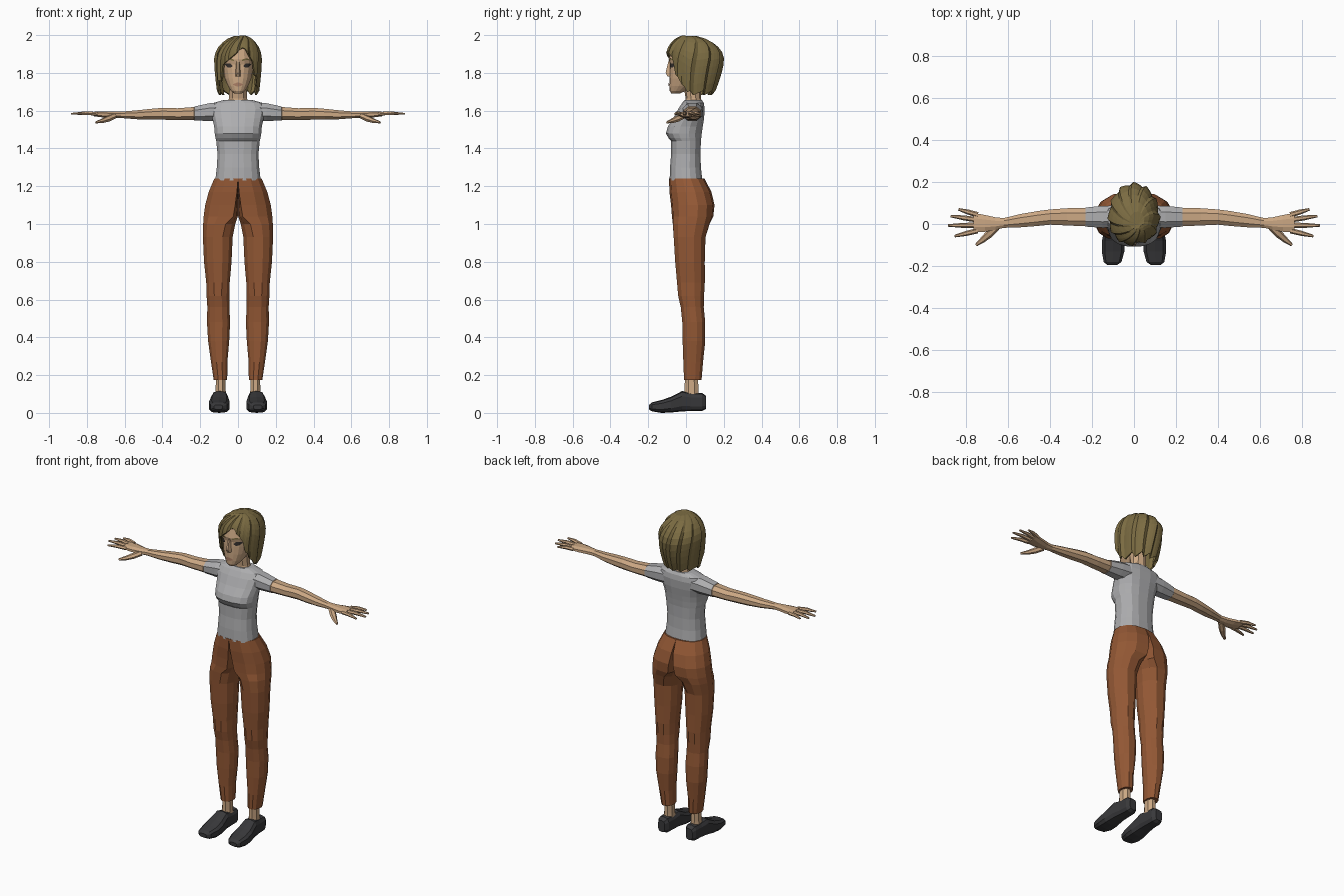
import bpy, bmesh, math
from mathutils import Vector
from mathutils.bvhtree import BVHTree


def material(name, rgb):
    m = bpy.data.materials.new(name)
    m.diffuse_color = (*rgb, 1)
    return m


SKIN = material("skin", (0.60, 0.39, 0.23))
HAIR = material("dark_blond", (0.20, 0.15, 0.055))
SHIRT = material("light_grey", (0.42, 0.42, 0.43))
PANTS = material("rust", (0.30, 0.10, 0.036))
SHOE = material("charcoal", (0.04, 0.04, 0.043))
EYE = material("eye_dark", (0.035, 0.03, 0.028))
LIPS = material("lip_brown", (0.40, 0.21, 0.13))


def make(name, bm, mats, mirror=False):
    bmesh.ops.recalc_face_normals(bm, faces=bm.faces)
    me = bpy.data.meshes.new(name)
    bm.to_mesh(me)
    bm.free()
    for m in mats:
        me.materials.append(m)
    ob = bpy.data.objects.new(name, me)
    bpy.context.collection.objects.link(ob)
    if mirror:
        ob.modifiers.new("mirror", 'MIRROR').use_mirror_merge = False
    return ob


def loft(name, rings, mats, mirror=False, rule=None):
    """Skin a list of point rings and cap both ends."""
    bm = bmesh.new()
    vs = [[bm.verts.new(p) for p in r] for r in rings]
    n = len(vs[0])
    for a, b in zip(vs, vs[1:]):
        for i in range(n):
            j = (i + 1) % n
            bm.faces.new((a[i], a[j], b[j], b[i]))
    bm.faces.new(vs[0])
    bm.faces.new(vs[-1])
    if rule:
        for f in bm.faces:
            f.material_index = rule(f.calc_center_median())
    return make(name, bm, mats, mirror)


def oval(lo, hi, n, p=2.0):
    """2D superellipse inside the box lo..hi."""
    out = []
    for i in range(n):
        a = 2 * math.pi * (i + 0.5) / n
        uv = []
        for t, l, h in zip((math.cos(a), math.sin(a)), lo, hi):
            uv.append((l + h) / 2 + (h - l) / 2 * math.copysign(abs(t) ** (2 / p), t))
        out.append(uv)
    return out


def z_rings(table, n, p):
    """Table rows: z, half width, front y, back y."""
    return [[(x, y, z) for x, y in oval((-w, f), (w, b), n, p)] for z, w, f, b in table]


def tube(name, path, radii, mat, n=6, mirror=True):
    rings = []
    for i, c in enumerate(path):
        c = Vector(c)
        d = Vector(path[min(i + 1, len(path) - 1)]) - Vector(path[max(i - 1, 0)])
        s = d.cross(Vector((0, 0, 1))).normalized()
        u = s.cross(d).normalized()
        rings.append([c + radii[i] * (s * math.cos(a) + u * math.sin(a) * 0.85)
                      for a in (2 * math.pi * k / n for k in range(n))])
    return loft(name, rings, [mat], mirror)


# shirt torso
loft("shirt", z_rings([
    (1.23, 0.122, -0.088, 0.088), (1.30, 0.114, -0.086, 0.080), (1.37, 0.110, -0.080, 0.078),
    (1.44, 0.117, -0.080, 0.080), (1.455, 0.121, -0.094, 0.082), (1.48, 0.125, -0.108, 0.085),
    (1.515, 0.128, -0.098, 0.090), (1.56, 0.138, -0.068, 0.097), (1.61, 0.148, -0.042, 0.100),
    (1.64, 0.135, -0.022, 0.095), (1.657, 0.075, -0.008, 0.085)], 16, 2.5), [SHIRT])

# trousers: half hips blending into one leg, mirrored
legs = []
for z, xi, xo, f, b, k in [
        (1.24, 0, 0.128, -0.090, 0.098, 0), (1.17, 0, 0.158, -0.088, 0.135, 0.10),
        (1.10, 0, 0.177, -0.080, 0.152, 0.25), (1.04, 0, 0.185, -0.076, 0.146, 0.4),
        (1.00, 0.014, 0.187, -0.073, 0.128, 0.9), (0.93, 0.026, 0.188, -0.068, 0.106, 1),
        (0.80, 0.032, 0.182, -0.060, 0.102, 1), (0.69, 0.042, 0.170, -0.050, 0.102, 1),
        (0.62, 0.044, 0.168, -0.044, 0.098, 1), (0.56, 0.044, 0.164, -0.030, 0.096, 1),
        (0.48, 0.040, 0.166, -0.022, 0.104, 1), (0.38, 0.045, 0.160, -0.020, 0.104, 1),
        (0.27, 0.055, 0.144, -0.016, 0.092, 1), (0.175, 0.056, 0.130, -0.012, 0.084, 1)]:
    ring = []
    cy, ry, cx, rx = (f + b) / 2, (b - f) / 2, (xi + xo) / 2, (xo - xi) / 2
    for i in range(12):
        a = math.radians(-105 + 30 * i)
        leg = (cx + rx * math.copysign(abs(math.cos(a)) ** 0.85, math.cos(a)), cy + ry * math.sin(a))
        if i < 8:
            h = math.radians(-90 + 180 * i / 7)
            hip = (xo * max(0, math.cos(h)) ** 0.8, cy + ry * math.sin(h))
        else:
            hip = (0, cy + ry * (0.6 - 0.4 * (i - 8)))
        ring.append((hip[0] + (leg[0] - hip[0]) * k, hip[1] + (leg[1] - hip[1]) * k, z))
    legs.append(ring)
loft("trousers", legs, [PANTS], True)

# ankle and shoe
loft("ankle", [[(x, y, z) for x, y in oval((0.066 - e, -0.008 - e), (0.118 + e, 0.066 + e), 8)]
               for z, e in ((0.05, 0.008), (0.12, 0.003), (0.2, 0))], [SKIN], True)
loft("shoe", [[(x, y, z) for x, z in oval((xi, zl), (xo, zh), 10, 3.2)] for y, xi, xo, zl, zh in [
    (-0.196, 0.080, 0.128, 0.018, 0.042), (-0.180, 0.058, 0.146, 0.008, 0.056),
    (-0.130, 0.044, 0.155, 0.000, 0.068), (-0.080, 0.044, 0.154, 0.002, 0.085),
    (-0.020, 0.052, 0.142, 0.008, 0.116), (0.030, 0.055, 0.134, 0.010, 0.106),
    (0.085, 0.057, 0.131, 0.010, 0.106), (0.106, 0.072, 0.118, 0.020, 0.090)]], [SHOE], True)

# arm with sleeve and palm
loft("arm", [[(x, y, z) for y, z in oval((yl, zl), (yh, zh), 8, 2.2)] for x, zl, zh, yl, yh in [
    (0.08, 1.545, 1.648, -0.020, 0.092), (0.15, 1.542, 1.643, -0.022, 0.090),
    (0.23, 1.545, 1.625, -0.016, 0.082), (0.232, 1.547, 1.622, -0.014, 0.080),
    (0.32, 1.548, 1.615, -0.010, 0.078), (0.40, 1.550, 1.617, -0.006, 0.072),
    (0.46, 1.550, 1.612, -0.012, 0.064), (0.54, 1.553, 1.603, -0.018, 0.050),
    (0.62, 1.560, 1.596, -0.020, 0.030), (0.66, 1.560, 1.596, -0.030, 0.034),
    (0.71, 1.562, 1.597, -0.040, 0.046), (0.765, 1.570, 1.595, -0.042, 0.056)]],
    [SHIRT, SKIN], True, lambda c: 0 if c.x < 0.231 else 1)

# fingers: base y, tip x, tip y
for name, y0, x1, y1 in [("index_finger", -0.032, 0.855, -0.058), ("middle_finger", -0.006, 0.885, -0.007),
                         ("ring_finger", 0.020, 0.873, 0.038), ("little_finger", 0.044, 0.836, 0.070)]:
    tube(name, [(0.745, y0, 1.583), ((0.745 + x1) / 2, (y0 + y1) / 2, 1.587), (x1, y1, 1.583)],
         [0.013, 0.012, 0.006], SKIN)
tube("thumb", [(0.655, -0.015, 1.572), (0.69, -0.048, 1.556), (0.72, -0.075, 1.545), (0.752, -0.100, 1.538)],
     [0.018, 0.019, 0.014, 0.007], SKIN)

# neck and head
loft("neck", z_rings([(1.63, 0.062, -0.006, 0.085), (1.665, 0.050, -0.002, 0.080),
                      (1.78, 0.046, -0.020, 0.080)], 10, 2), [SKIN])
head = loft("head", z_rings([
    (1.692, 0.022, -0.078, -0.030), (1.705, 0.038, -0.086, 0.000), (1.73, 0.054, -0.088, 0.040),
    (1.77, 0.071, -0.088, 0.080), (1.82, 0.081, -0.087, 0.110), (1.845, 0.084, -0.085, 0.120),
    (1.87, 0.087, -0.091, 0.130), (1.93, 0.078, -0.078, 0.120), (1.965, 0.048, -0.040, 0.080)],
    18, 2.3), [SKIN])

# nose wedge
loft("nose", [[(-w, -0.078, z), (-w * 0.4, y, z), (w * 0.4, y, z), (w, -0.078, z)]
              for z, w, y in ((1.865, 0.010, -0.092), (1.80, 0.016, -0.108), (1.782, 0.017, -0.099))], [SKIN])

# eyes, brows and lips as thin plates laid on the face
bmh = bmesh.new()
bmh.from_mesh(head.data)
tree = BVHTree.FromBMesh(bmh)
bmh.free()


def plate(name, outline, mat, mirror=True):
    """Outline rows: x, lower z, upper z."""
    bm = bmesh.new()

    def put(x, z):
        hit = tree.ray_cast(Vector((x, -1, z)), Vector((0, 1, 0)))[0]
        return bm.verts.new((x, hit.y - 0.005, z))
    cols = [(put(x, a), put(x, b)) for x, a, b in outline]
    for p, q in zip(cols, cols[1:]):
        bm.faces.new((p[0], q[0], q[1], p[1]))
    make(name, bm, [mat], mirror)


plate("eye", [(0.030, 1.834, 1.840), (0.042, 1.827, 1.850), (0.056, 1.829, 1.851), (0.068, 1.841, 1.847)], EYE)
plate("brow", [(0.022, 1.862, 1.871), (0.045, 1.869, 1.878), (0.068, 1.864, 1.869)], HAIR)
plate("lips", [(-0.026, 1.736, 1.740), (-0.008, 1.729, 1.748), (0.008, 1.729, 1.748), (0.026, 1.736, 1.740)],
      LIPS, False)


# bob haircut: ridged shell, open at the face, with a jagged hem
def hem(deg, k):
    a = abs(deg)
    if a < 42:
        return 1.94 - (0.10 * (15 - deg) / 57 if deg < 15 else 0.08 * (deg - 15) / 27)
    jag = 0.008 * (k % 4)
    return (1.79 - 0.08 * (a - 42) / 33 if a < 75 else 1.682) + jag


N, ROWS = 48, 10
bm = bmesh.new()
top = bm.verts.new((0.02, 0.0, 1.995))
grid = []
for k in range(N):
    deg = -180 + 360 * (k + 0.5) / N
    zb = hem(deg, k)
    col = []
    for r in range(1, ROWS + 1):
        t = r / ROWS
        z = 2.0 - (2.0 - zb) * t ** 1.7
        az = math.radians(deg + 35 * (1 - t) ** 2)
        s, c = math.sin(az), math.cos(az)
        if z > 1.87:
            rad = math.sqrt(1 - ((z - 1.87) / 0.13) ** 2)
        else:
            rad = 1 - (0.12 + 0.18 * max(0, -c)) * ((1.87 - z) / 0.18) ** 1.5
        ridge = 0.93 + 0.09 * (k % 4) / 3
        depth = 0.137 if c > 0 else 0.168
        col.append(bm.verts.new((0.124 * rad * ridge * s + 0.02 * (1 - rad) * (z > 1.87),
                                 0.03 - depth * rad * ridge * c - 0.03 * (1 - rad) * (z > 1.87), z)))
    grid.append(col)
for k in range(N):
    a, b = grid[k], grid[(k + 1) % N]
    bm.faces.new((top, a[0], b[0]))
    for r in range(ROWS - 1):
        bm.faces.new((a[r], a[r + 1], b[r + 1], b[r]))
hair = make("hair", bm, [HAIR])
sol = hair.modifiers.new("thickness", 'SOLIDIFY')
sol.thickness = 0.01
sol.offset = -1
